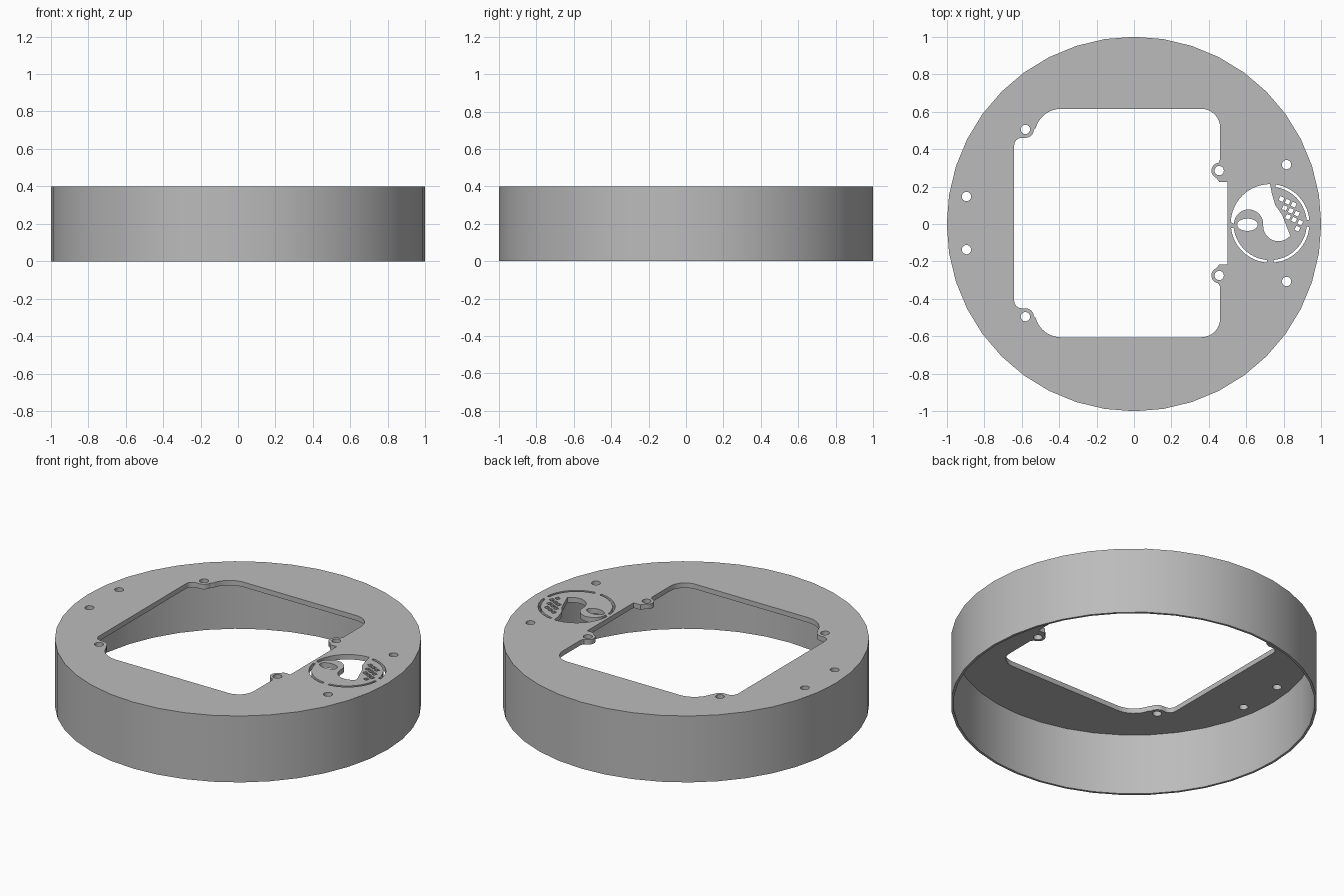
import bpy, bmesh
from math import radians, cos, sin, hypot

HEIGHT, PLATE, WALL, MID = 0.4, 0.03, 0.014, 0.005

cube = bpy.data.objects.get("Cube")
if cube:
    bpy.data.objects.remove(cube, do_unlink=True)

grey = bpy.data.materials.new("grey plastic")
grey.use_nodes = True
colour = (0.5, 0.5, 0.5, 1)
grey.diffuse_color = colour
grey.node_tree.nodes["Principled BSDF"].inputs["Base Color"].default_value = colour


def arc(x, y, r, start, end, steps=8, squash=1):
    """Points along an arc, angles in degrees."""
    angles = [radians(start + (end - start) * i / steps) for i in range(steps + 1)]
    return [(x + r * cos(a), y + r * squash * sin(a)) for a in angles]


def circle(x, y, r, steps=16, squash=1):
    return arc(x, y, r, 0, 360, steps, squash)[:-1]


def prisms(name, outlines, low, high):
    """One object holding an upright prism for every outline."""
    bm = bmesh.new()
    for outline in outlines:
        face = bm.faces.new([bm.verts.new((x, y, low)) for x, y in outline])
        top = bmesh.ops.extrude_face_region(bm, geom=[face], use_keep_orig=True)
        for v in top["geom"]:
            if isinstance(v, bmesh.types.BMVert):
                v.co.z = high
    bmesh.ops.recalc_face_normals(bm, faces=bm.faces)
    mesh = bpy.data.meshes.new(name)
    bm.to_mesh(mesh)
    bm.free()
    mesh.materials.append(grey)
    obj = bpy.data.objects.new(name, mesh)
    bpy.context.collection.objects.link(obj)
    return obj


# Main opening: back half with its screw lugs, then mirrored to the front
half = [(0.5, 0.22), (0.455, 0.22)]
half += arc(0.455, 0.28, 0.042, 250, 95)
half += [(0.46, 0.34)]
half += arc(0.36, 0.51, 0.1, 0, 90)
half += arc(-0.39, 0.47, 0.14, 90, 165)
half += arc(-0.58, 0.5, 0.045, -5, -90, 6)
half += arc(-0.6, 0.415, 0.04, 90, 180, 6)
opening = [(x, MID + y) for x, y in half] + [(x, MID - y) for x, y in reversed(half)]
cuts = [opening]

# Screw holes in mirrored pairs
for x, y in [(-0.58, 0.5), (0.455, 0.28), (-0.895, 0.142), (0.815, 0.312)]:
    cuts += [circle(x, MID + side * y, 0.025) for side in (1, -1)]

# Round vent: curved window, thin rim slots and an oval slot
CX, CY, R = 0.727, 0.003, 0.21
window = arc(CX, CY, R, 90, 178, 16)
window += arc(0.612, 0, 0.078, 180, 0, 14)
window += arc(0.772, -0.01, 0.082, 180, 320, 12)
window += [(0.81, 0), (0.79, 0.05), (0.755, 0.1), (0.737, 0.16)]
cuts.append(window)
for start, end in [(5, 82), (187, 265), (275, 355)]:
    cuts.append(arc(CX, CY, R, start, end, 14) + arc(CX, CY, R - 0.014, end, start, 14))
cuts.append(circle(0.606, -0.004, 0.055, 20, 0.6))

# Slanted lattice of small holes beside the window
tilt = radians(-25)
for i in range(-6, 7):
    for j in range(-6, 7):
        u, v = i * 0.036, j * 0.036
        x = CX + u * cos(tilt) - v * sin(tilt)
        y = CY + u * sin(tilt) + v * cos(tilt)
        if hypot(x - CX, y - CY) < 0.177 and x > max(0.765, 0.84 - 0.5 * y) and y > -0.13:
            cuts.append([(x + px, y + py) for px, py in arc(0, 0, 0.017, 20, 290, 3)])

# Round housing, hollowed from below and pierced from above
housing = prisms("housing", [circle(0, 0, 1, 40)], 0, HEIGHT)
bore = prisms("bore_cutter", [circle(0, 0, 1 - WALL, 40)], -0.1, HEIGHT - PLATE)
piercing = prisms("piercing_cutter", cuts, HEIGHT - 2 * PLATE, HEIGHT + 0.1)
for cutter in (bore, piercing):
    cutter.hide_render = True
    mod = housing.modifiers.new(cutter.name, "BOOLEAN")
    mod.operation, mod.solver, mod.object = "DIFFERENCE", "EXACT", cutter

# Bake the cuts and drop the cutters
result = housing.evaluated_get(bpy.context.evaluated_depsgraph_get())
mesh = bpy.data.meshes.new_from_object(result)
housing.modifiers.clear()
housing.data = mesh
for cutter in (bore, piercing):
    bpy.data.objects.remove(cutter, do_unlink=True)

bpy.ops.object.select_all(action="DESELECT")
housing.select_set(True)
bpy.context.view_layer.objects.active = housing
bpy.ops.object.shade_smooth_by_angle(angle=radians(30))
